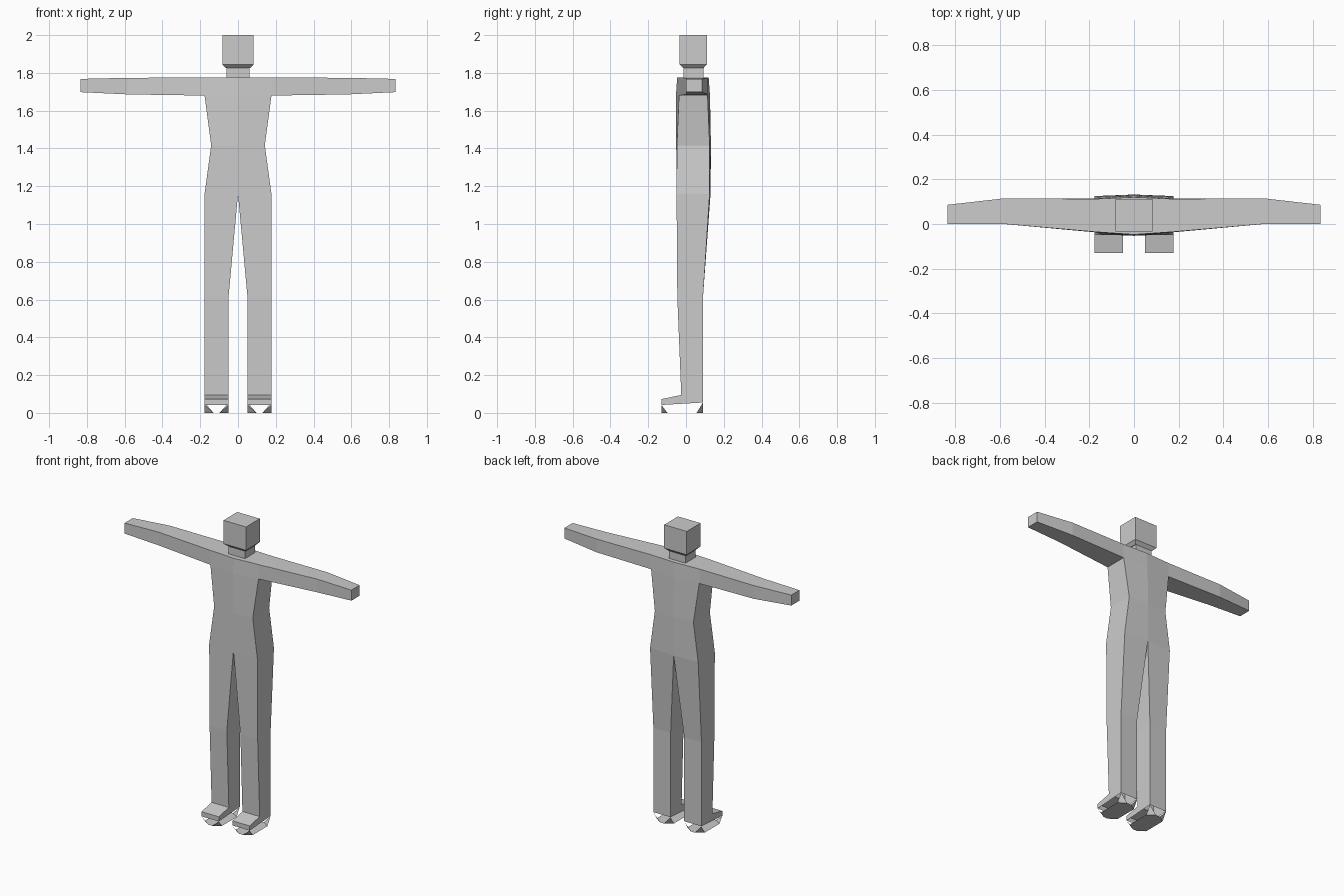
import bpy, bmesh

if "Cube" in bpy.data.objects:
    bpy.data.objects.remove(bpy.data.objects["Cube"])


def build(name, verts, faces, mirror=True):
    """Mesh object from points and faces, optionally mirrored across x = 0."""
    bm = bmesh.new()
    vs = [bm.verts.new(v) for v in verts]
    for f in faces:
        bm.faces.new([vs[i] for i in f])
    bmesh.ops.recalc_face_normals(bm, faces=bm.faces)
    me = bpy.data.meshes.new(name)
    bm.to_mesh(me)
    bm.free()
    ob = bpy.data.objects.new(name, me)
    bpy.context.collection.objects.link(ob)
    if mirror:
        ob.modifiers.new("Mirror", 'MIRROR').use_clip = True
    return ob


def loft(rings, sides=range(4)):
    """Points and quads joining successive four-point rings."""
    verts = [p for r in rings for p in r]
    faces = []
    for k in range(len(rings) - 1):
        for i in sides:
            j = (i + 1) % 4
            faces.append((4*k + i, 4*k + j, 4*k + 4 + j, 4*k + 4 + i))
    return verts, faces


def level(z, xi, xo, fi, fo, bo, bi):
    """Horizontal ring: inner/outer x, then front and back y."""
    return [(xi, fi, z), (xo, fo, z), (xo, bo, z), (xi, bi, z)]


W = 0.177
ankle = level(0.095, 0.05, W, -0.025, -0.025, 0.09, 0.09)
knee = level(0.615, 0.05, W, -0.046, -0.046, 0.09, 0.09)
hip = level(1.16, 0, W, -0.048, -0.05, 0.125, 0.13)
waist = level(1.416, 0, 0.142, -0.052, -0.048, 0.125, 0.132)
armpit = level(1.68, 0, W, -0.053, -0.037, 0.114, 0.127)
shoulder = level(1.775, 0, W, -0.047, -0.035, 0.112, 0.12)

# legs
build("leg", *loft([ankle, knee, hip]))

# torso: open on the centre line, armhole left open for the arm
tv, tf = loft([hip, waist, armpit, shoulder], sides=range(3))
tf.remove((9, 10, 14, 13))
tf.append((12, 13, 14, 15))
build("torso", tv, tf)


# arms
def arm_ring(x, y0, y1, z0, z1):
    return [(x, y0, z0), (x, y1, z0), (x, y1, z1), (x, y0, z1)]


root = [armpit[1], armpit[2], shoulder[2], shoulder[1]]
av, af = loft([root, arm_ring(0.58, 0, 0.115, 1.686, 1.774),
               arm_ring(0.835, 0, 0.086, 1.698, 1.768)])
af.append((8, 9, 10, 11))
build("arm", av, af)

# feet: side profile (y, z) swept across the width, open underneath
prof = [(-0.13, 0.042), (-0.13, 0.073), (-0.025, 0.095), (0.09, 0.095), (0.09, 0.055)]
fv = [(x, y, z) for x in (0.05, W) for y, z in prof]
ff = [(0, 1, 2, 3, 4), (5, 6, 7, 8, 9), (0, 1, 6, 5), (1, 2, 7, 6), (3, 4, 9, 8)]
build("foot", fv, ff)

# soles: eight-sided plate hung from the foot by four corner triangles
sv = [(0.05, -0.098, 0), (0.098, -0.13, 0), (0.129, -0.13, 0), (W, -0.098, 0),
      (W, 0.056, 0), (0.129, 0.09, 0), (0.098, 0.09, 0), (0.05, 0.056, 0),
      fv[0], fv[5], fv[9], fv[4]]
sf = [tuple(range(8)), (0, 1, 8), (2, 3, 9), (4, 5, 10), (6, 7, 11)]
build("sole", sv, sf)


# neck and head
def box_level(z, h, y0, y1):
    return level(z, -h, h, y0, y0, y1, y1)


nv, nf = loft([box_level(1.77, 0.06, -0.013, 0.092), box_level(1.825, 0.06, -0.013, 0.092)])
build("neck", nv, nf, mirror=False)
hv, hf = loft([box_level(1.825, 0.064, -0.013, 0.092), box_level(1.845, 0.083, -0.034, 0.111),
               box_level(2.0, 0.083, -0.034, 0.111)])
hf += [(0, 1, 2, 3), (8, 9, 10, 11)]
build("head", hv, hf, mirror=False)
